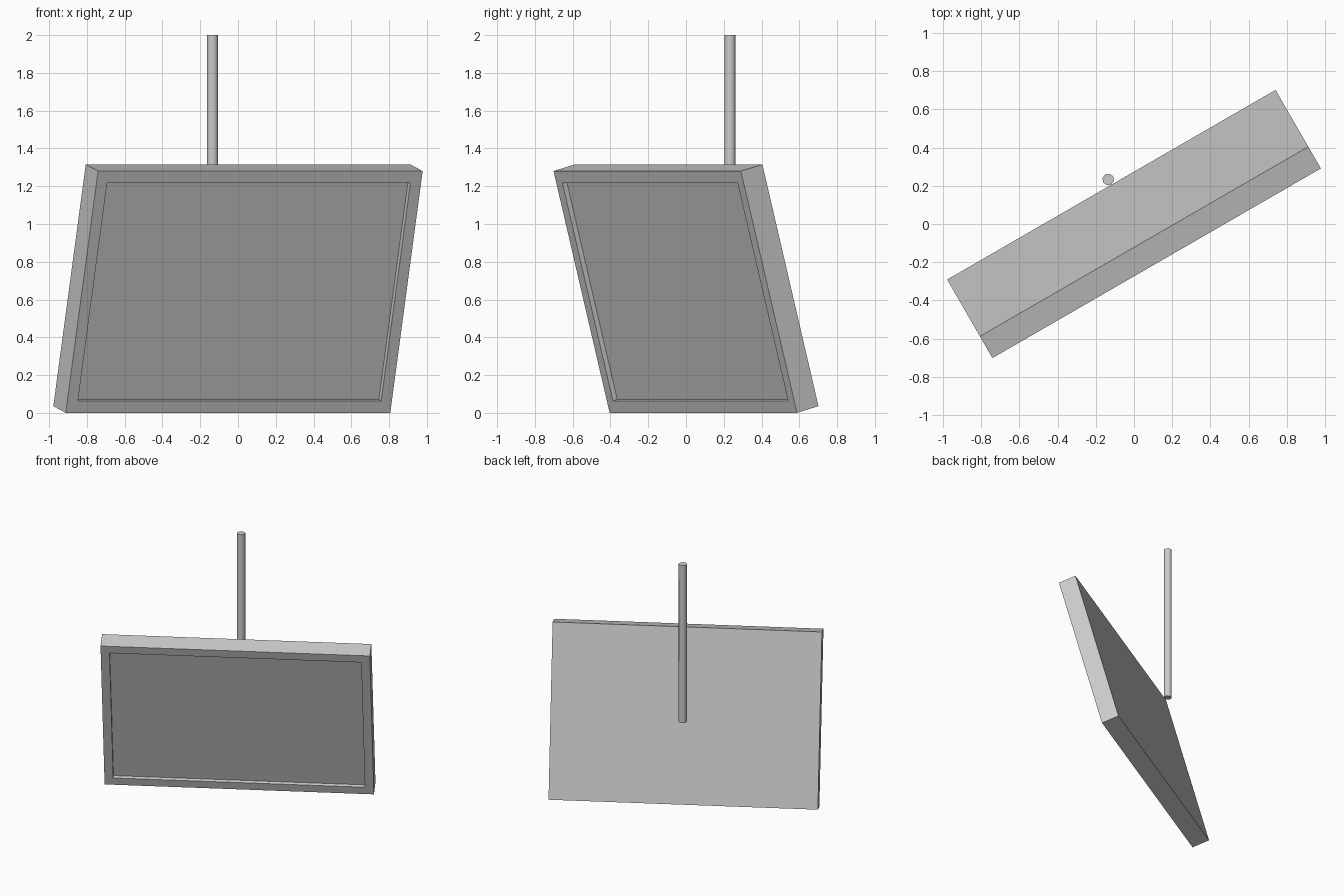
import bpy, bmesh
from math import radians
from mathutils import Matrix, Vector

if "Cube" in bpy.data.objects:
    bpy.data.objects.remove(bpy.data.objects["Cube"])

WIDTH, DEPTH, HEIGHT = 1.984, 0.136, 1.325
BORDER, RECESS = 0.065, 0.027

# Display panel: a slab whose front face is inset and pushed in as the screen
bm = bmesh.new()
bmesh.ops.create_cube(bm, size=1)
bmesh.ops.scale(bm, vec=(WIDTH, DEPTH, HEIGHT), verts=bm.verts)
bm.faces.ensure_lookup_table()
front = min(bm.faces, key=lambda f: f.calc_center_median().y)
bmesh.ops.inset_region(bm, faces=[front], thickness=BORDER, use_even_offset=True)
screen = bmesh.ops.extrude_discrete_faces(bm, faces=[front])["faces"][0]
bmesh.ops.translate(bm, vec=Vector((0, RECESS, 0)), verts=screen.verts)
bmesh.ops.recalc_face_normals(bm, faces=bm.faces)
mesh = bpy.data.meshes.new("display_panel")
bm.to_mesh(mesh)
bm.free()
panel = bpy.data.objects.new("display_panel", mesh)
bpy.context.collection.objects.link(panel)
# Turned sideways and tipped forward
panel.matrix_world = (Matrix.Translation((0, 0, 0.658))
                      @ Matrix.Rotation(radians(30), 4, 'Z')
                      @ Matrix.Rotation(radians(15), 4, 'X'))

# Ceiling pole hanging behind the panel
POLE_BOTTOM, POLE_TOP = 0.725, 2.0
bpy.ops.mesh.primitive_cylinder_add(
    vertices=8, radius=0.031, depth=POLE_TOP - POLE_BOTTOM,
    location=(-0.135, 0.233, (POLE_TOP + POLE_BOTTOM) / 2),
    rotation=(0, 0, radians(30)))
pole = bpy.context.object
pole.name = "ceiling_pole"
bpy.ops.object.shade_smooth_by_angle(angle=radians(50))
